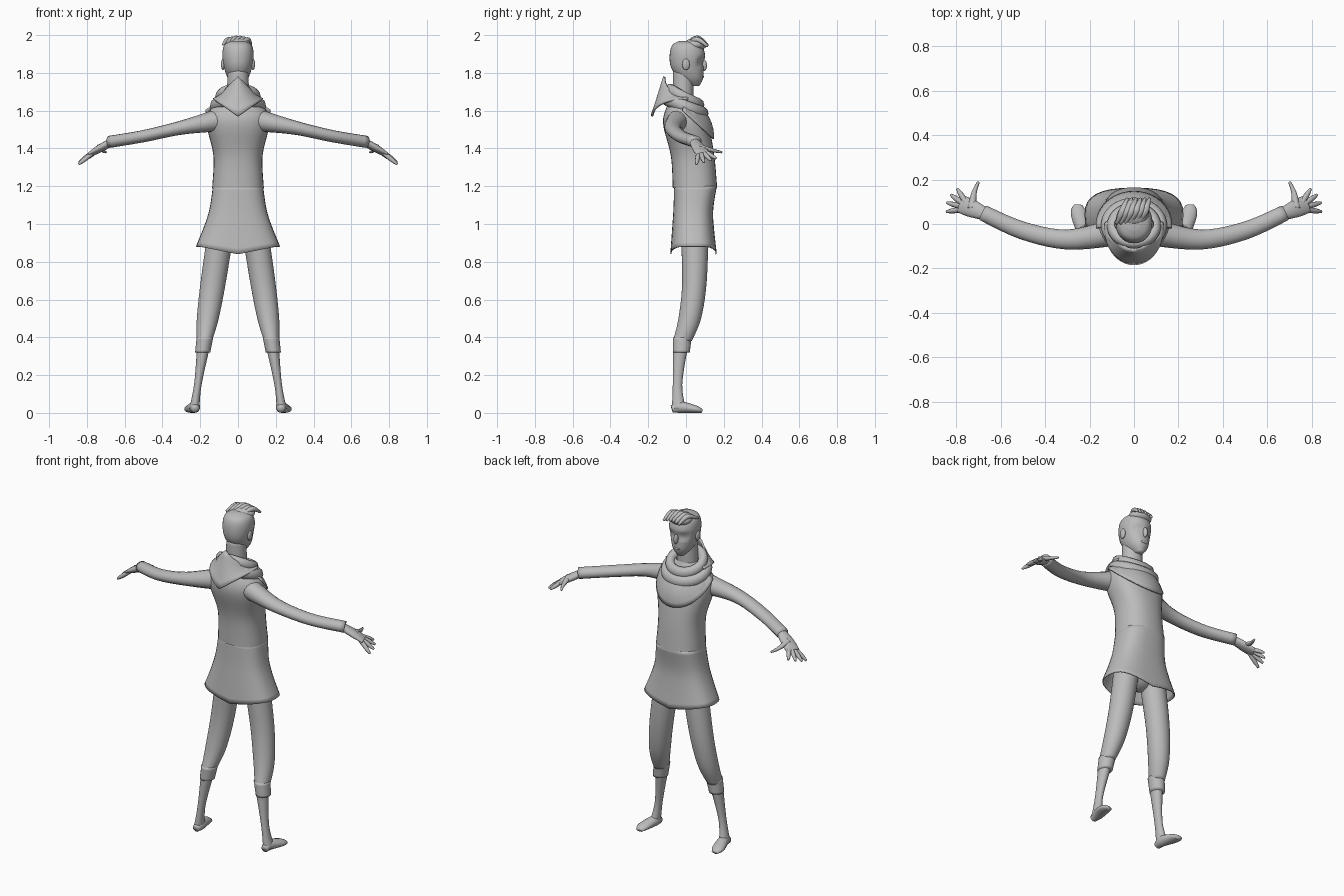
import bpy, bmesh, math
from mathutils import Vector, Matrix

cube = bpy.data.objects.get("Cube")
if cube:
    bpy.data.objects.remove(cube)

colour = (0.5, 0.5, 0.5, 1)
grey = bpy.data.materials.new("plain_grey")
grey.use_nodes = True
grey.diffuse_color = colour
grey.node_tree.nodes["Principled BSDF"].inputs["Base Color"].default_value = colour


def finish(name, bm, mirror=False, thick=0):
    """Turn a bmesh into a smooth shaded object with its modifiers."""
    bmesh.ops.recalc_face_normals(bm, faces=bm.faces)
    for face in bm.faces:
        face.smooth = True
    mesh = bpy.data.meshes.new(name)
    bm.to_mesh(mesh)
    bm.free()
    mesh.materials.append(grey)
    part = bpy.data.objects.new(name, mesh)
    bpy.context.collection.objects.link(part)
    if mirror:
        part.modifiers.new("mirror", 'MIRROR').use_mirror_merge = False
    if thick:
        solid = part.modifiers.new("thickness", 'SOLIDIFY')
        solid.thickness, solid.offset = thick, 0


def loft(name, rings, ends=True, loop=False, strip=False, tweak=None, **options):
    """Skin point rings; loop joins last to first, strip leaves each ring open."""
    bm = bmesh.new()
    rows = [[bm.verts.new(point) for point in ring] for ring in rings]
    count = len(rows[0])
    pairs = list(zip(rows, rows[1:]))
    if loop:
        pairs.append((rows[-1], rows[0]))
    for low, high in pairs:
        for i in range(count - 1 if strip else count):
            j = (i + 1) % count
            bm.faces.new((low[i], low[j], high[j], high[i]))
    if ends and not loop and not strip:
        bm.faces.new(rows[0])
        bm.faces.new(rows[-1])
    if tweak:
        for vert in bm.verts:
            tweak(vert.co)
    finish(name, bm, **options)


def ball(name, centre, radii, **options):
    bm = bmesh.new()
    matrix = Matrix.Translation(centre) @ Matrix.Diagonal((*radii, 1))
    bmesh.ops.create_uvsphere(bm, u_segments=20, v_segments=12, radius=1, matrix=matrix)
    finish(name, bm, **options)


def ease(rows, steps=5):
    """Fill in a smooth spline through a few key rows."""
    keys = [Vector(row) for row in rows]
    keys = [keys[0], *keys, keys[-1]]
    result = []
    for before, start, end, after in zip(keys, keys[1:], keys[2:], keys[3:]):
        for step in range(steps):
            t = step / steps
            pull_in, pull_out = (end - before) / 2, (after - start) / 2
            bend = (end - start) * 3 - pull_in * 2 - pull_out
            twist = (start - end) * 2 + pull_in + pull_out
            result.append(start + pull_in * t + bend * t ** 2 + twist * t ** 3)
    return result + [keys[-1]]


def circle(sides):
    return [(math.cos(math.tau * i / sides), math.sin(math.tau * i / sides)) for i in range(sides)]


def levels(rows, square=1, centre=lambda z: 0):
    """Horizontal rings from key rows of (height, back, front, half width)."""
    def push(value):
        return math.copysign(abs(value) ** square, value)
    return [[Vector((centre(z) + half * push(c), (back + front + (front - back) * push(s)) / 2, z))
             for c, s in circle(32)] for z, back, front, half in ease(rows)]


def tube(rows, sides=16):
    """Rings along a path of key rows (x, y, z, half width, half height)."""
    path = ease(rows)
    rings = []
    for i, row in enumerate(path):
        ahead, behind = path[min(i + 1, len(path) - 1)], path[max(i - 1, 0)]
        along = Vector((ahead - behind)[:3]).normalized()
        side = along.cross(Vector((0, 0, 1))).normalized()
        up = side.cross(along)
        rings.append([Vector(row[:3]) + side * row[3] * c + up * row[4] * s for c, s in circle(sides)])
    return rings


def drape(upper, lower, reach, steps=6, bulge=0):
    """Open cloth strip between two edges, each a function of sine and cosine."""
    rings = []
    for step in range(steps + 1):
        t = step / steps
        ring = []
        for i in range(25):
            angle = math.radians(reach) * (i / 12 - 1)
            s, c = math.sin(angle), math.cos(angle)
            point = Vector(upper(s, c)).lerp(Vector(lower(s, c)), t)
            point.y += bulge * math.sin(math.pi * t) * max(c, 0)
            ring.append(point)
        rings.append(ring)
    return rings


# Tunic top
loft("tunic_top", levels([(1.19, -.07, .165, .137), (1.36, -.08, .15, .13), (1.52, -.12, .12, .165),
                          (1.6, -.11, .08, .15), (1.68, -.07, .04, .06)], square=.85), ends=False)


# Skirt, its hem dropping at the front and back
def drop_hem(point):
    amount = max(0, 1 - point.z) / 3
    point.z -= amount * max(0, 1 - abs(point.x) * 5)


loft("skirt", levels([(1.2, -.06, .16, .13), (1.05, -.065, .14, .155), (.88, -.08, .16, .22)], square=.75),
     ends=False, thick=.006, tweak=drop_hem)
ball("pelvis", (0, .03, 1), (.13, .09, .13))


# Legs splay evenly toward the ground
def splay(z):
    return .235 - .15 * z


loft("trouser_legs", levels([(1, -.03, .12, .07), (.7, -.02, .11, .067), (.5, -.04, .08, .058),
                             (.38, -.07, .03, .04)], centre=splay), mirror=True)
loft("trouser_cuffs", levels([(.4, -.07, .03, .044), (.32, -.07, .02, .04)], centre=splay), mirror=True)
loft("shins", levels([(.35, -.07, .01, .034), (.15, -.07, -.02, .02), (.02, -.075, 0, .027)],
                     centre=splay), mirror=True)
loft("feet", tube([(.23, -.075, .02, .02, .02), (.23, -.03, .03, .03, .03), (.25, .05, .02, .035, .02),
                   (.25, .085, .01, .02, .01)]), mirror=True)

# Arms and palms
loft("sleeves", tube([(.1, -.04, 1.55, .06, .06), (.3, -.07, 1.51, .045, .037), (.5, -.03, 1.465, .04, .032),
                      (.68, .05, 1.435, .036, .032)]), mirror=True)
loft("palms", tube([(.66, .04, 1.44, .026, .02), (.73, .07, 1.4, .04, .02), (.78, .09, 1.37, .04, .012)]),
     mirror=True)

# Fingers fan out from the palm
palm = Vector((.74, .07, 1.4))
for i in range(4):
    angle = math.radians(22 * i - 8)
    reach = Vector((math.cos(angle), math.sin(angle), i / 10 - .8)) * .105
    rows = [(*(palm + reach * t), radius, radius) for t, radius in ((.2, .012), (.7, .012), (1, .006))]
    loft(f"fingers_{i + 1}", tube(rows, sides=8), mirror=True)
loft("thumbs", tube([(.73, .07, 1.41, .02, .015), (.72, .14, 1.39, .012, .01), (.7, .19, 1.38, .006, .006)],
                    sides=8), mirror=True)


# Neck and head with shallow eye sockets
def sink_eyes(point):
    if point.y > .03 and .012 < abs(point.x) < .06 and 1.84 < point.z < 1.88:
        point.y -= .01


loft("neck", levels([(1.62, -.07, .04, .06), (1.82, -.07, .04, .055)]))
loft("head", levels([(1.73, .02, .07, .02), (1.77, -.04, .09, .053), (1.83, -.08, .093, .074),
                     (1.9, -.086, .1, .083), (1.95, -.07, .08, .07), (1.97, -.03, .04, .03)],
                    square=.93), tweak=sink_eyes)
ball("nose", (0, .095, 1.84), (.012, .016, .03))
ball("lips", (0, .087, 1.78), (.022, .008, .007))
ball("ears", (.08, 0, 1.845), (.01, .02, .03), mirror=True)

# Swept tuft of overlapping locks
ball("hair_base", (0, .05, 1.95), (.068, .06, .034))
for i in range(6):
    x = .02 * i - .05
    z = 1.98 - abs(x) / 5
    loft(f"hair_lock_{i + 1}", tube([(x - .03, 0, z - .02, .006, .006), (x, .06, z + .006, .017, .014),
                                     (x + .02, .115, z - .03, .006, .006)], sides=8))


# Scarf rolls, tilted down toward the front
def roll(name, half, back, front, thickness):
    centre, tilt = (back + front) / 2, (front - back) / 2
    rings = []
    for s, c in circle(36):
        middle = centre + tilt * c
        middle.x = half * s
        rings.append([middle + Vector((s * u, c * u, v * 1.25)) * thickness for u, v in circle(10)])
    loft(name, rings, loop=True)


roll("scarf_inner_roll", .095, Vector((0, -.085, 1.71)), Vector((0, .07, 1.63)), .027)
roll("scarf_outer_roll", .12, Vector((0, -.1, 1.66)), Vector((0, .09, 1.585)), .029)

# Hood hanging to a point behind the neck
loft("hood", drape(lambda s, c: (.095 * s, -.115 * c, 1.78 - .1 * abs(s)),
                   lambda s, c: (.13 * s, -.02 - .16 * c, 1.57 + .09 * abs(s)), reach=100),
     strip=True, thick=.012)

# Bib of the scarf lying over the chest
loft("scarf_bib", drape(lambda s, c: (.1 * s, .09 * c, 1.65 - .04 * c),
                        lambda s, c: (.17 * s, .15 * c - .005, 1.59 - .14 * c), reach=95, bulge=.016),
     strip=True, thick=.008)
